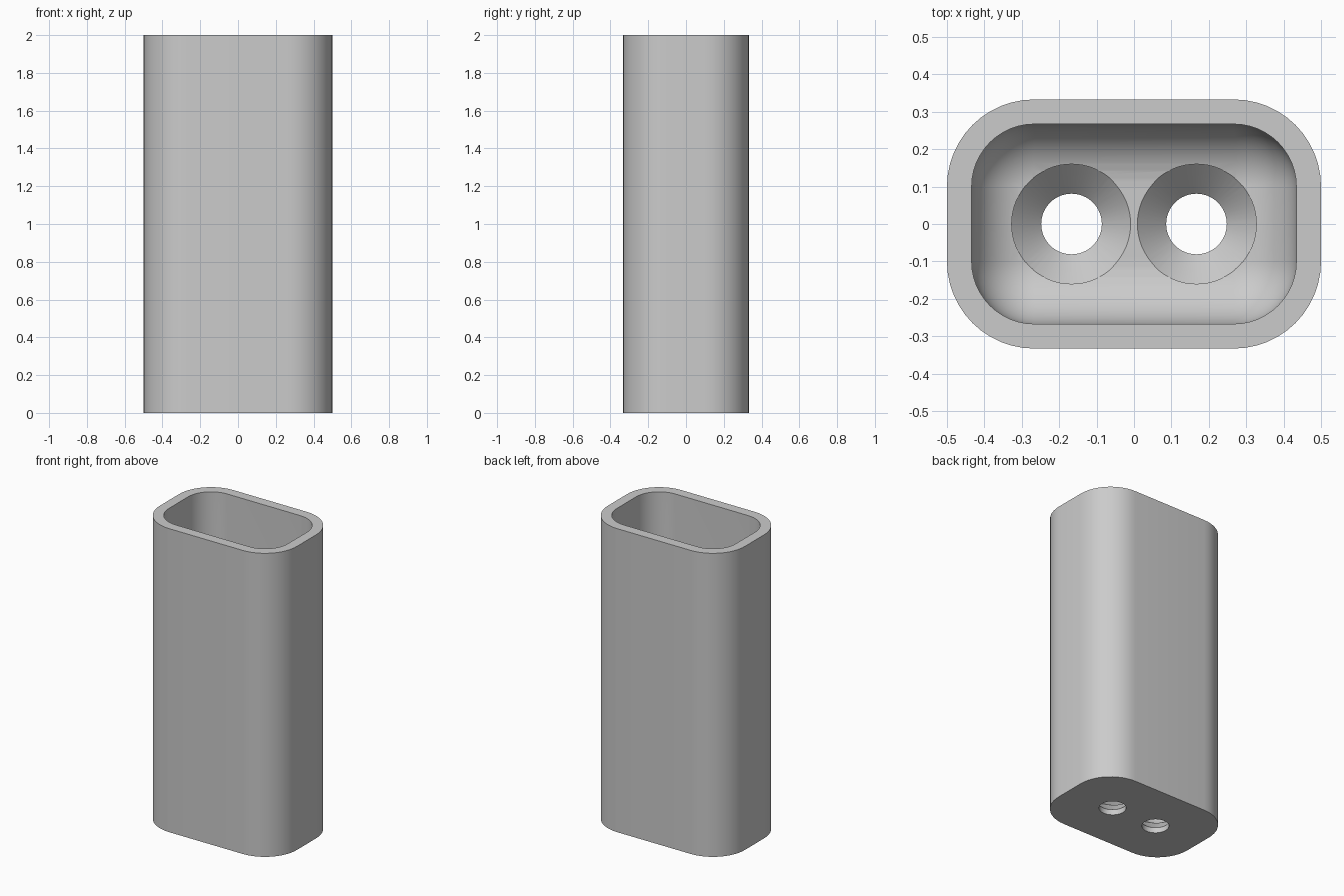
import bpy, bmesh, math

cube = bpy.data.objects.get("Cube")
if cube:
    bpy.data.objects.remove(cube, do_unlink=True)

HEIGHT = 2.0
CORE_X, CORE_Y = 0.267, 0.1      # centres of the rounded corners
OUTER_R, INNER_R = 0.233, 0.167
FLOOR = 0.112
HOLE_X, HOLE_R, SINK_R, BORE_H = 0.167, 0.081, 0.16, 0.035
STEPS = 12

grey = bpy.data.materials.new("light grey")
grey.use_nodes = True
grey.diffuse_color = (0.6, 0.6, 0.6, 1)
grey.node_tree.nodes["Principled BSDF"].inputs["Base Color"].default_value = (0.6, 0.6, 0.6, 1)


def rounded_ring(r, z):
    """Rounded rectangle of corner radius r at height z."""
    ring = []
    for corner, (sx, sy) in enumerate([(1, 1), (-1, 1), (-1, -1), (1, -1)]):
        for i in range(STEPS + 1):
            a = math.pi / 2 * (corner + i / STEPS)
            ring.append((sx * CORE_X + r * math.cos(a), sy * CORE_Y + r * math.sin(a), z))
    return ring


def circle_ring(x, r, z, n=64):
    return [(x + r * math.cos(2 * math.pi * i / n), r * math.sin(2 * math.pi * i / n), z)
            for i in range(n)]


def loft(name, rings):
    """Closed solid through successive rings, capped at both ends."""
    bm = bmesh.new()
    loops = [[bm.verts.new(p) for p in ring] for ring in rings]
    n = len(loops[0])
    for a, b in zip(loops, loops[1:]):
        for i in range(n):
            j = (i + 1) % n
            bm.faces.new((a[i], a[j], b[j], b[i]))
    bm.faces.new(loops[0][::-1])
    bm.faces.new(loops[-1])
    bmesh.ops.remove_doubles(bm, verts=bm.verts, dist=1e-5)
    bmesh.ops.recalc_face_normals(bm, faces=bm.faces)
    mesh = bpy.data.meshes.new(name)
    bm.to_mesh(mesh)
    bm.free()
    mesh.materials.append(grey)
    obj = bpy.data.objects.new(name, mesh)
    bpy.context.collection.objects.link(obj)
    return obj


# Hollow body: outer wall, rim, inner wall, filleted floor
rings = [rounded_ring(OUTER_R, 0), rounded_ring(OUTER_R, HEIGHT), rounded_ring(INNER_R, HEIGHT)]
for i in range(STEPS + 1):
    a = math.pi / 2 * i / STEPS
    rings.append(rounded_ring(INNER_R * math.cos(a), FLOOR + INNER_R * (1 - math.sin(a))))
body = loft("holder_body", rings)

# Two countersunk screw holes through the floor
cutters = []
for side, x in (("right", -HOLE_X), ("left", HOLE_X)):
    profile = [(HOLE_R, -0.1), (HOLE_R, BORE_H), (SINK_R, BORE_H + SINK_R - HOLE_R), (SINK_R, 0.4)]
    cutter = loft(side + "_hole_cutter", [circle_ring(x, r, z) for r, z in profile])
    cutter.hide_render = True
    cutters.append(cutter)
    mod = body.modifiers.new(side + "_hole", "BOOLEAN")
    mod.operation = "DIFFERENCE"
    mod.solver = "EXACT"
    mod.object = cutter

bpy.ops.object.select_all(action="DESELECT")
body.select_set(True)
bpy.context.view_layer.objects.active = body
for mod in list(body.modifiers):
    bpy.ops.object.modifier_apply(modifier=mod.name)
for cutter in cutters:
    bpy.data.objects.remove(cutter, do_unlink=True)
bpy.ops.object.shade_smooth_by_angle(angle=math.radians(30))
